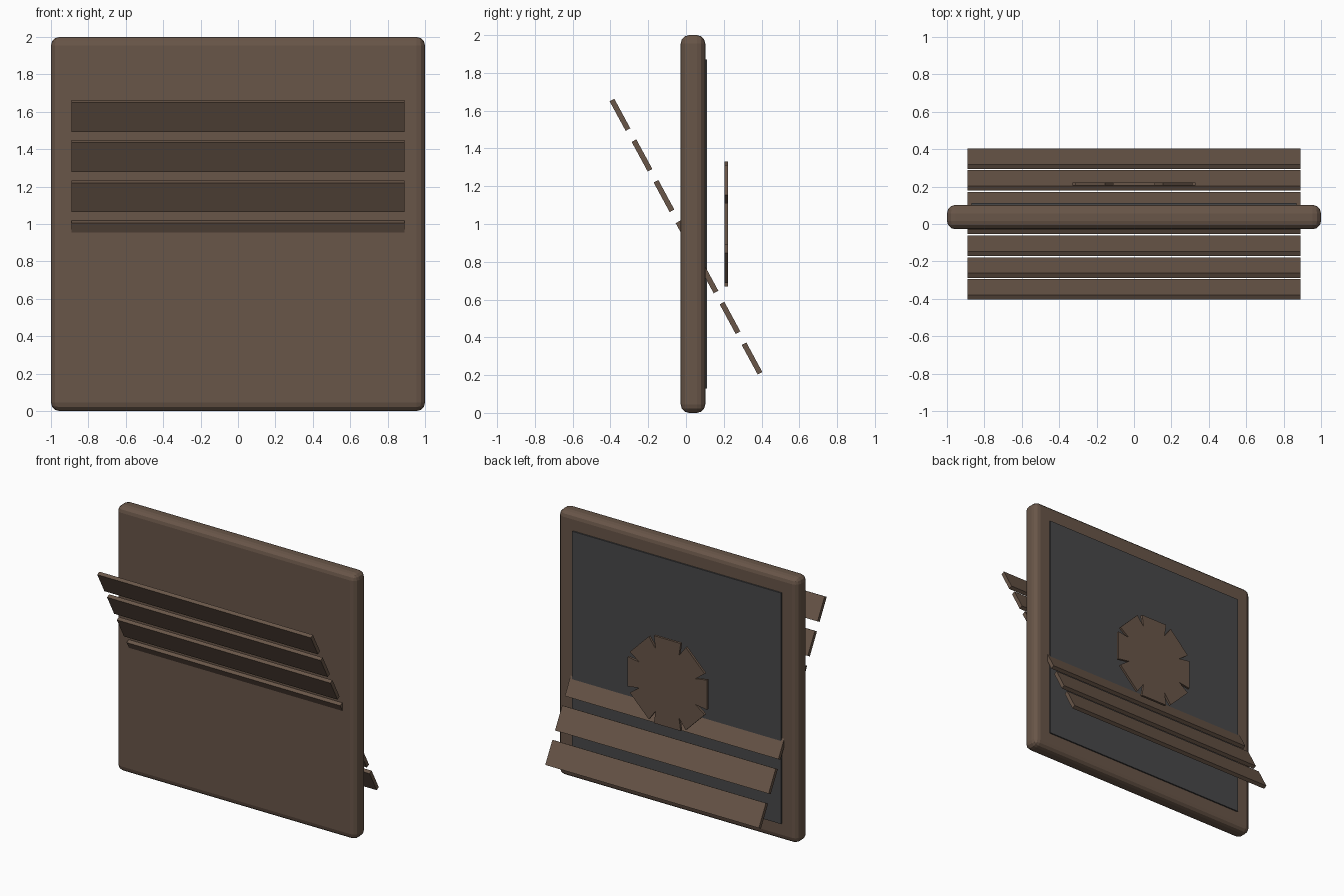
import bpy, bmesh, math
from mathutils import Matrix

if "Cube" in bpy.data.objects:
    bpy.data.objects.remove(bpy.data.objects["Cube"])


def material(name, color):
    m = bpy.data.materials.new(name)
    m.diffuse_color = (*color, 1)
    m.use_nodes = True
    m.node_tree.nodes["Principled BSDF"].inputs["Base Color"].default_value = m.diffuse_color
    return m


brown = material("brown_metal", (0.14, 0.092, 0.065))
grey = material("dark_panel", (0.065, 0.065, 0.068))


def finish(name, bm, mat):
    bmesh.ops.recalc_face_normals(bm, faces=bm.faces)
    me = bpy.data.meshes.new(name)
    bm.to_mesh(me)
    bm.free()
    me.materials.append(mat)
    ob = bpy.data.objects.new(name, me)
    bpy.context.collection.objects.link(ob)
    return ob


def box(name, size, center, mat, tilt=0.0):
    bm = bmesh.new()
    bmesh.ops.create_cube(bm, size=1, matrix=Matrix.Diagonal((*size, 1)))
    ob = finish(name, bm, mat)
    ob.location = center
    ob.rotation_euler.x = tilt
    return ob


# Rounded main slab
slab = box("housing_slab", (2, 0.13, 2), (0, 0.037, 1), brown)
bev = slab.modifiers.new("rounded_edges", 'BEVEL')
bev.width = 0.045
bev.segments = 3

# Thin dark panel standing slightly proud of the back
box("back_panel", (1.74, 0.03, 1.74), (0, 0.097, 1), grey)

# Seven tilted louvre slats on a diagonal line through the slab
step_y, step_z = 0.1165, -0.215
tilt = math.atan2(step_y, -step_z)
for i in range(-3, 4):
    box(f"louvre_slat_{i + 4}", (1.78, 0.028, 0.178),
        (0, i * step_y, 0.933 + i * step_z), brown, tilt)

# Eight-bladed flat fan behind the panel
bm = bmesh.new()
pts = []
for k in range(8):
    a = k * math.pi / 4
    for r, off in ((0.348, -0.327), (0.348, 0.327), (0.254, math.pi / 8)):
        pts.append((r * math.cos(a + off), r * math.sin(a + off)))
face = bm.faces.new([bm.verts.new((x, 0.205, z + 1)) for x, z in pts])
ext = bmesh.ops.extrude_face_region(bm, geom=[face])
bmesh.ops.translate(bm, vec=(0, 0.018, 0),
                    verts=[v for v in ext["geom"] if isinstance(v, bmesh.types.BMVert)])
finish("fan_blades", bm, brown)
